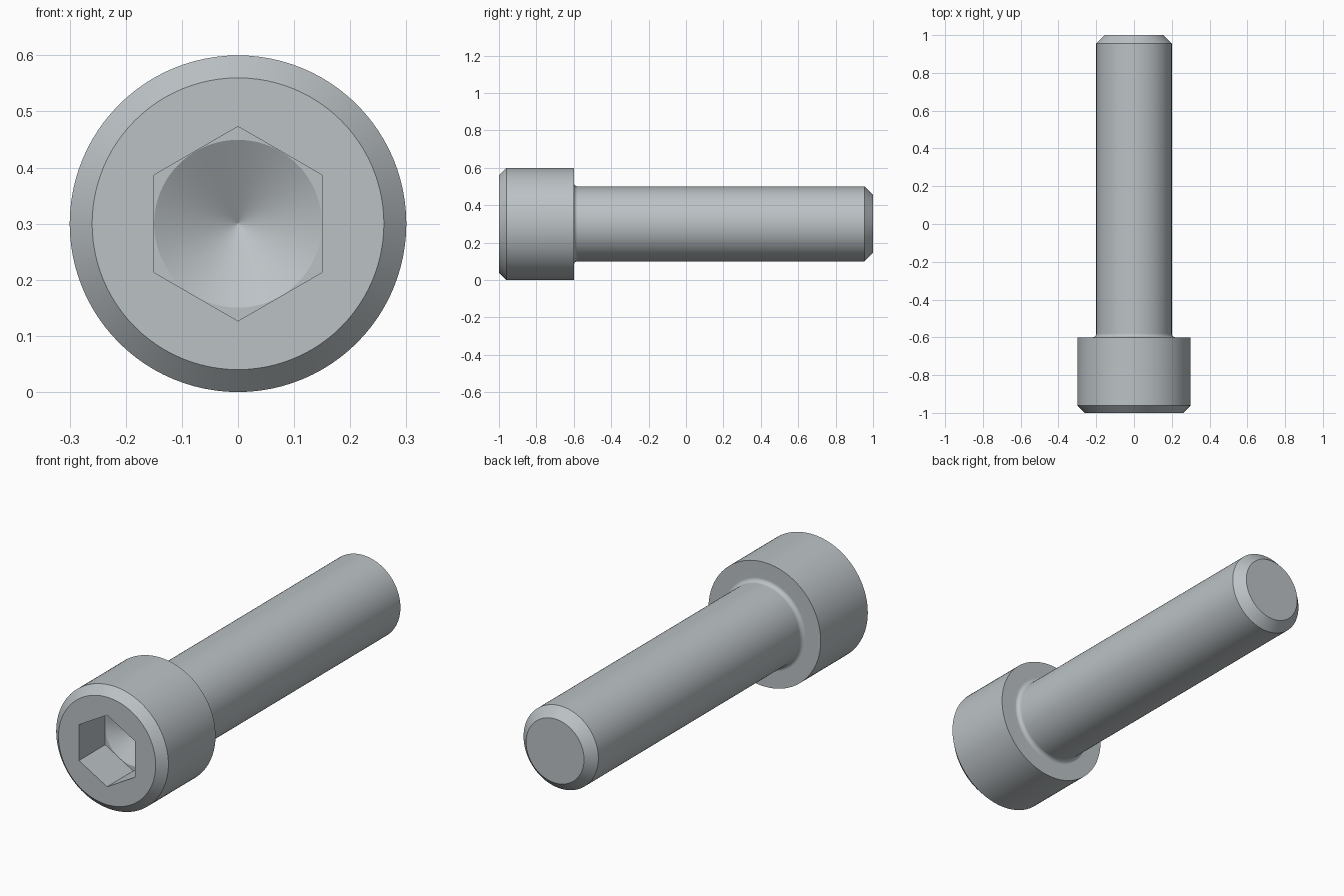
import bpy
import bmesh
from math import sin, cos, pi, radians

SEGMENTS = 96
AXIS_Z = 0.3

cube = bpy.data.objects.get("Cube")
if cube:
    bpy.data.objects.remove(cube, do_unlink=True)

# Single steel colour
steel = bpy.data.materials.new("steel_grey")
steel.use_nodes = True
color = (0.5, 0.54, 0.56, 1)
steel.diffuse_color = color
steel.node_tree.nodes["Principled BSDF"].inputs["Base Color"].default_value = color


def ring(bm, radius, y, hexagonal=False):
    """Loop of vertices around the screw axis, round or hexagonal (radius across flats)."""
    verts = []
    for i in range(SEGMENTS):
        a = 2 * pi * i / SEGMENTS
        r = radius
        if hexagonal:
            r /= cos((a + pi / 6) % (pi / 3) - pi / 6)
        verts.append(bm.verts.new((r * cos(a), y, AXIS_Z + r * sin(a))))
    return verts


# Drill point and hexagonal socket, from the inside out
sections = [(0.001, -0.714), (0.1495, -0.8), (0.15, -0.8, True), (0.15, -1, True)]
# Chamfered head
sections += [(0.26, -1), (0.3, -0.96), (0.3, -0.6)]
# Fillet under the head
fillet, steps = 0.02, 6
for i in range(steps + 1):
    a = pi / 2 * i / steps
    sections.append((0.2 + fillet * (1 - sin(a)), -0.6 + fillet * (1 - cos(a))))
# Shank with chamfered tip
sections += [(0.2, 0.955), (0.155, 1)]

bm = bmesh.new()
rings = [ring(bm, *s) for s in sections]
for a, b in zip(rings, rings[1:]):
    for i in range(SEGMENTS):
        j = (i + 1) % SEGMENTS
        bm.faces.new((a[i], a[j], b[j], b[i]))
bm.faces.new(rings[0])
bm.faces.new(rings[-1])
bmesh.ops.recalc_face_normals(bm, faces=bm.faces)

mesh = bpy.data.meshes.new("socket_head_screw")
bm.to_mesh(mesh)
bm.free()
mesh.materials.append(steel)
screw = bpy.data.objects.new("socket_head_screw", mesh)
bpy.context.collection.objects.link(screw)

# Smooth round surfaces, crisp chamfer and socket edges
bpy.context.view_layer.objects.active = screw
screw.select_set(True)
bpy.ops.object.shade_smooth_by_angle(angle=radians(25))
weighted = screw.modifiers.new("weighted_normals", 'WEIGHTED_NORMAL')
weighted.keep_sharp = True
